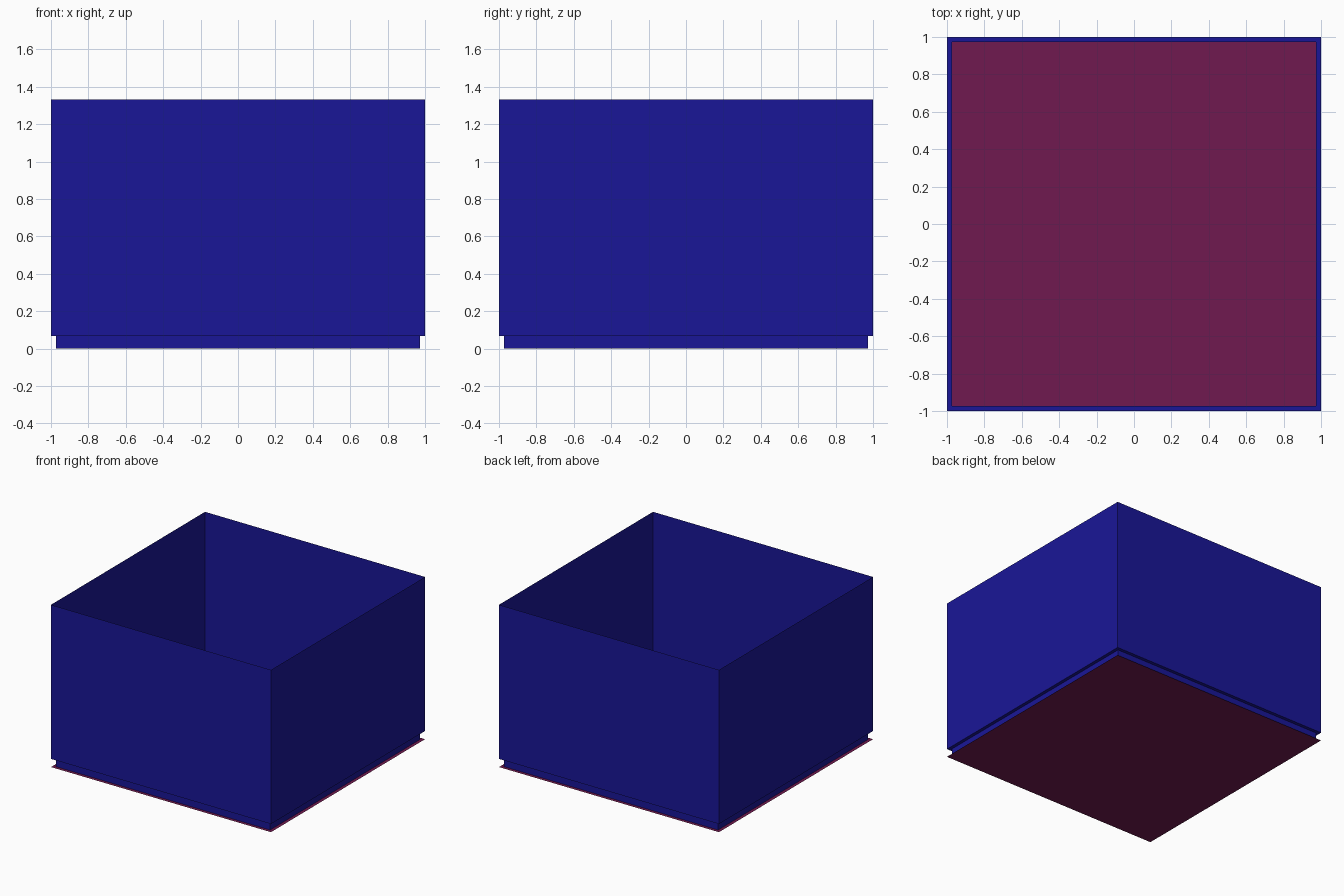
import bpy, bmesh

if "Cube" in bpy.data.objects:
    bpy.data.objects.remove(bpy.data.objects["Cube"])

TOP, LEDGE, INSET = 1.333, 0.067, 0.973


def material(name, color):
    m = bpy.data.materials.new(name)
    m.diffuse_color = color
    m.use_nodes = True
    m.node_tree.nodes["Principled BSDF"].inputs["Base Color"].default_value = m.diffuse_color
    return m


def loft(name, rings, mat, cap=False):
    """Square sheet surface through (half_width, z) rings."""
    bm = bmesh.new()
    loops = [[bm.verts.new((sx * h, sy * h, z))
              for sx, sy in ((-1, -1), (1, -1), (1, 1), (-1, 1))] for h, z in rings]
    for low, high in zip(loops, loops[1:]):
        for i in range(4):
            j = (i + 1) % 4
            bm.faces.new((low[i], low[j], high[j], high[i]))
    if cap:
        bm.faces.new(loops[0])
    mesh = bpy.data.meshes.new(name)
    bm.to_mesh(mesh)
    bm.free()
    mesh.materials.append(mat)
    obj = bpy.data.objects.new(name, mesh)
    bpy.context.collection.objects.link(obj)
    return obj


blue = material("wall_blue", (0.01, 0.008, 0.31, 1))
red = material("floor_red", (0.16, 0.01, 0.08, 1))

# Thin walls stepping inwards to a recessed skirt
loft("walls", [(INSET, 0), (INSET, LEDGE), (1, LEDGE), (1, TOP)], blue)

# Flat floor sheet reaching the full wall width
loft("floor", [(1, 0)], red, cap=True)
